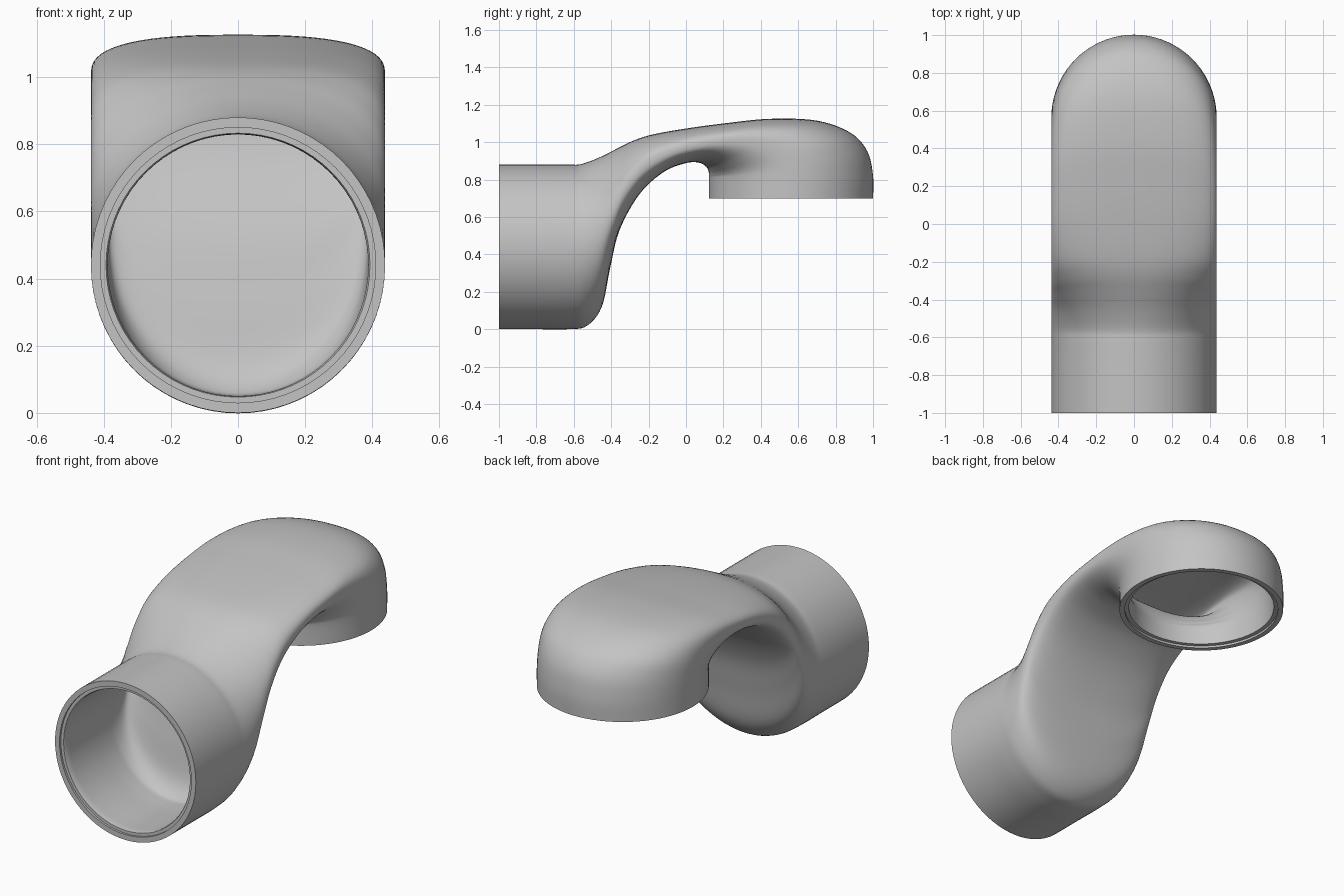
import bpy, bmesh
from math import cos, sin, pi
from mathutils import Vector

cube = bpy.data.objects.get("Cube")
if cube:
    bpy.data.objects.remove(cube)

SIDES, STEPS = 72, 6
HALF_W, WALL = 0.438, 0.05

# Side profiles (y, z) of the crown and the belly, paired one to one
CROWN = [(-1, .88), (-.8, .88), (-.63, .88), (-.56, .883), (-.46, .92),
         (-.36, .97), (-.27, 1.013), (-.17, 1.043), (0, 1.073), (.2, 1.1),
         (.45, 1.125), (.7, 1.115), (.88, 1.05), (.97, .95), (1, .82), (1, .7)]
BELLY = [(-1, 0), (-.8, 0), (-.63, 0), (-.53, .018), (-.45, .12),
         (-.405, .33), (-.355, .53), (-.25, .72), (-.12, .84), (0, .888),
         (.07, .89), (.11, .867), (.121, .84), (.122, .82), (.122, .8), (.122, .7)]
# Squareness of each section: 2 is a true ellipse
SQUARE = [2, 2, 2, 2, 2.1, 2.2, 2.4, 2.6, 2.7, 2.7, 2.7, 2.5, 2.25, 2.05, 2, 2]


def smooth_path(points):
    """Sample a spline through the points."""
    p = [Vector(q) for q in points]
    p = [p[0]] + p + [p[-1]]
    out = []
    for a, b, c, d in zip(p, p[1:], p[2:], p[3:]):
        for k in range(STEPS):
            t = k / STEPS
            out.append(0.5 * (2 * b + (c - a) * t + (2 * a - 5 * b + 4 * c - d) * t * t
                              + (3 * b - a - 3 * c + d) * t ** 3))
    return out + [p[-1]]


def offset_path(path, dist):
    """Shift a path sideways, to the right of travel."""
    out = []
    for i, p in enumerate(path):
        t = (path[min(i + 1, len(path) - 1)] - path[max(i - 1, 0)]).normalized()
        out.append(p + Vector((t.y, -t.x)) * dist)
    return out


def section(top, bottom, half_width, power):
    """One closed ring spanning from top to bottom in the side plane."""
    mid, half = (top + bottom) / 2, (top - bottom) / 2
    ring = []
    for k in range(SIDES):
        c, s = cos(2 * pi * k / SIDES), sin(2 * pi * k / SIDES)
        e = 2 / power
        x = half_width * abs(c) ** e * (1 if c >= 0 else -1)
        q = mid + half * (abs(s) ** e * (1 if s >= 0 else -1))
        ring.append((x, q.x, q.y))
    return ring


def front_lip(r, depth):
    return section(Vector((-1 + depth, .44 + r)), Vector((-1 + depth, .44 - r)), r, 2)


def lower_lip(r, depth):
    return section(Vector((.561 + r, .7 + depth)), Vector((.561 - r, .7 + depth)), r, 2)


crown, belly = smooth_path(CROWN), smooth_path(BELLY)
power = [v.x for v in smooth_path([(n, 0) for n in SQUARE])]

# Outer skin, stepped lower lip, bore, then stepped front lip
outer = [section(u, l, HALF_W, n) for u, l, n in zip(crown, belly, power)]
inner = [section(u, l, HALF_W - WALL, n) for u, l, n in
         zip(offset_path(crown, WALL), offset_path(belly, -WALL), power)]
lip = [(.41, 0), (.41, .012), (.393, .012)]
rings = outer + [lower_lip(*p) for p in lip] + inner[-2:0:-1]
rings += [front_lip(*p) for p in reversed(lip)]

bm = bmesh.new()
loops = [[bm.verts.new(co) for co in ring] for ring in rings]
for a, b in zip(loops, loops[1:] + loops[:1]):
    for k in range(SIDES):
        j = (k + 1) % SIDES
        bm.faces.new((a[k], a[j], b[j], b[k]))
bmesh.ops.recalc_face_normals(bm, faces=bm.faces)
mesh = bpy.data.meshes.new("duct_elbow")
bm.to_mesh(mesh)
bm.free()

# Plain grey finish
grey = bpy.data.materials.new("plain grey")
grey.use_nodes = True
colour = (.55, .55, .55, 1)
grey.diffuse_color = colour
grey.node_tree.nodes["Principled BSDF"].inputs["Base Color"].default_value = colour
mesh.materials.append(grey)

duct = bpy.data.objects.new("duct_elbow", mesh)
bpy.context.collection.objects.link(duct)
bpy.ops.object.select_all(action='DESELECT')
duct.select_set(True)
bpy.context.view_layer.objects.active = duct
bpy.ops.object.shade_smooth_by_angle(angle=pi / 5)
